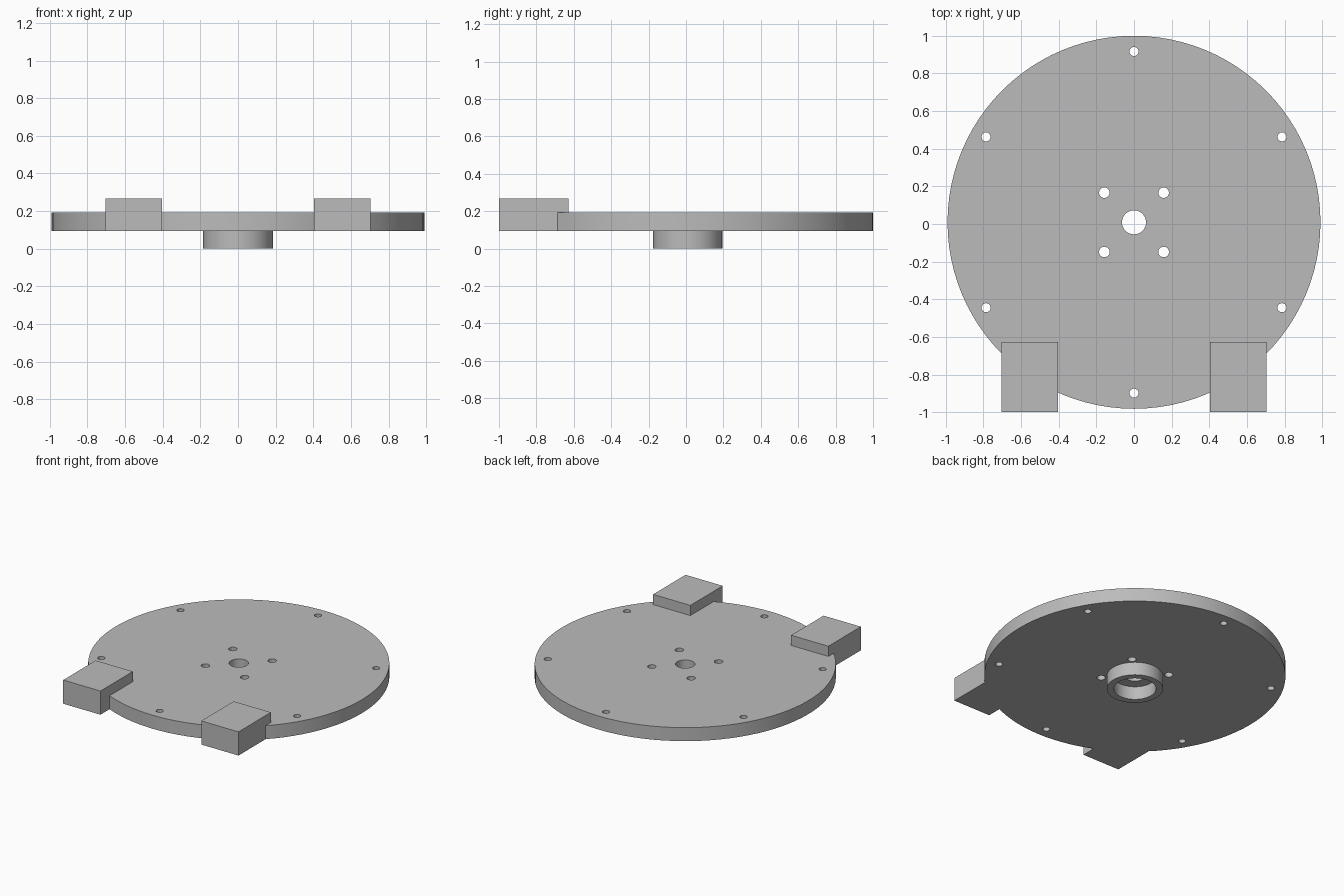
import bpy
from math import cos, sin, pi

if "Cube" in bpy.data.objects:
    bpy.data.objects.remove(bpy.data.objects["Cube"], do_unlink=True)

# Single grey material
grey = bpy.data.materials.new("plain_grey")
grey.use_nodes = True
grey.diffuse_color = (0.5, 0.5, 0.5, 1)
grey.node_tree.nodes["Principled BSDF"].inputs["Base Color"].default_value = (0.5, 0.5, 0.5, 1)

CY = 0.009                          # disc centre along y
BOTTOM, TOP, BLOCK_TOP = 0.095, 0.193, 0.267


def cylinder(name, radius, z0, z1, x=0, y=0, sides=32):
    bpy.ops.mesh.primitive_cylinder_add(vertices=sides, radius=radius, depth=z1 - z0,
                                        location=(x, CY + y, (z0 + z1) / 2))
    ob = bpy.context.object
    ob.name = name
    ob.data.materials.append(grey)
    return ob


def box(name, x0, x1, y0, y1, z0, z1):
    bpy.ops.mesh.primitive_cube_add(size=1, location=((x0 + x1) / 2, (y0 + y1) / 2, (z0 + z1) / 2))
    ob = bpy.context.object
    ob.name = name
    ob.scale = (x1 - x0, y1 - y0, z1 - z0)
    bpy.ops.object.transform_apply(location=False, rotation=False, scale=True)
    ob.data.materials.append(grey)
    return ob


def combine(target, tool, operation):
    mod = target.modifiers.new(operation.lower(), "BOOLEAN")
    mod.operation = operation
    mod.solver = "EXACT"
    mod.object = tool
    bpy.context.view_layer.objects.active = target
    bpy.ops.object.modifier_apply(modifier=mod.name)
    bpy.data.objects.remove(tool, do_unlink=True)


def smooth(ob):
    bpy.ops.object.select_all(action="DESELECT")
    ob.select_set(True)
    bpy.context.view_layer.objects.active = ob
    bpy.ops.object.shade_smooth_by_angle(angle=pi / 6)


# Round plate with two corner blocks fused to its front edge
plate = cylinder("round_plate", 0.991, BOTTOM, TOP, sides=96)
for side in (-1, 1):
    x0, x1 = sorted((side * 0.405, side * 0.704))
    combine(plate, box("edge_block", x0, x1, -1, -0.628, BOTTOM, BLOCK_TOP), "UNION")

# Centre bore, four hub bolt holes and six rim holes
holes = [(0.064, 0, 0)]
holes += [(0.028, 0.223 * cos(a), 0.223 * sin(a)) for a in (pi / 4 + i * pi / 2 for i in range(4))]
holes += [(0.024, 0.908 * cos(a), 0.908 * sin(a)) for a in (pi / 6 + i * pi / 3 for i in range(6))]
for radius, x, y in holes:
    combine(plate, cylinder("hole_cutter", radius, 0, 0.4, x, y), "DIFFERENCE")
smooth(plate)

# Hollow hub ring under the plate
hub = cylinder("hub_ring", 0.185, 0, BOTTOM, sides=64)
combine(hub, cylinder("hub_cutter", 0.139, -0.1, 0.2, sides=64), "DIFFERENCE")
smooth(hub)
